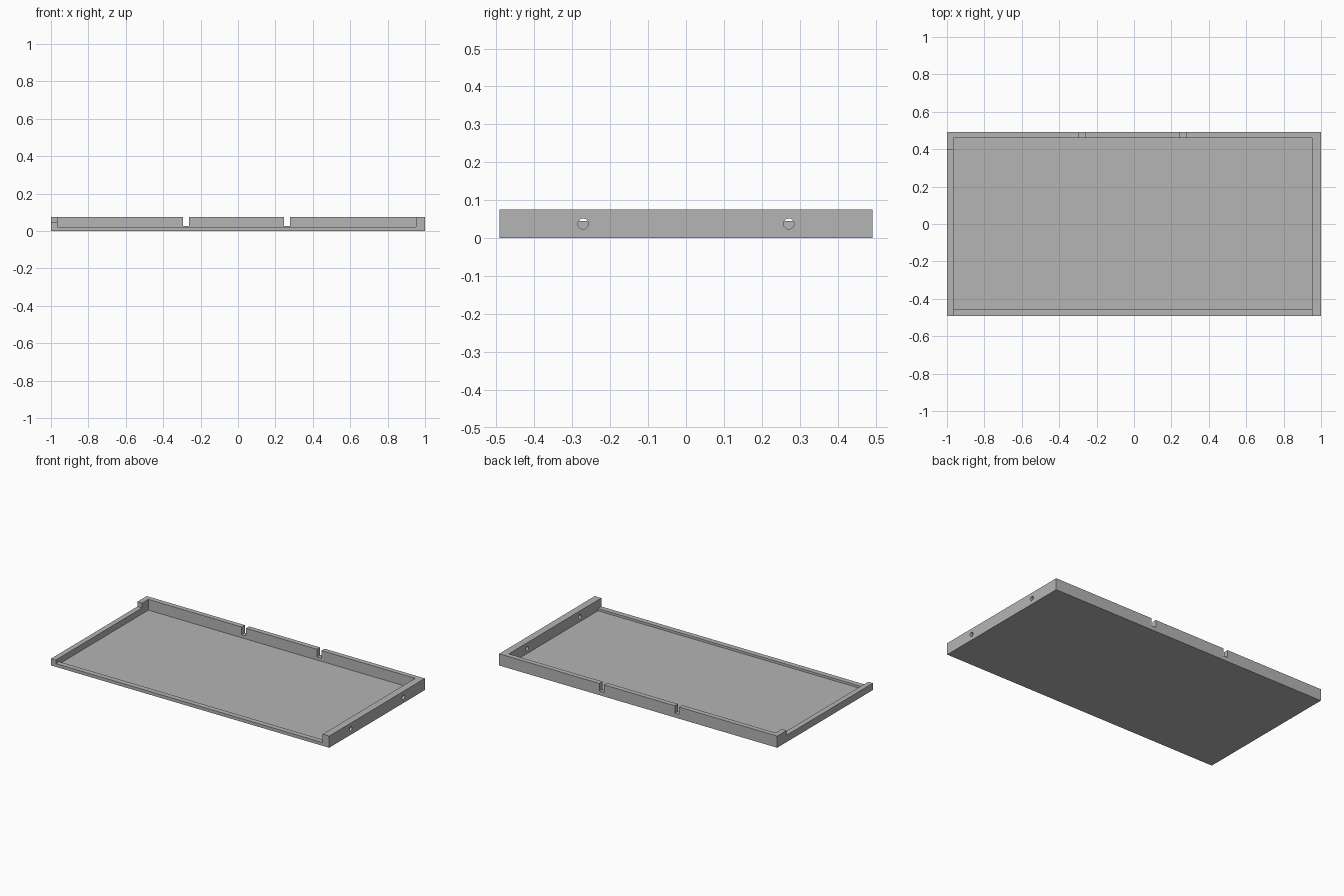
import bpy
import math
from mathutils import Matrix

cube = bpy.data.objects.get("Cube")
if cube:
    bpy.data.objects.remove(cube, do_unlink=True)

import bmesh

# Overall sizes
W, D, H = 1.0, 0.491, 0.076
LEFT_IN, RIGHT_IN = -0.966, 0.953
FRONT_IN, BACK_IN = -0.457, 0.459
FLOOR, LIP, LOW_SIDE = 0.006, 0.021, 0.045
FAR = 0.2

grey = bpy.data.materials.new("plain grey")
grey.use_nodes = True
colour = (0.46, 0.46, 0.46, 1)
grey.diffuse_color = colour
grey.node_tree.nodes["Principled BSDF"].inputs["Base Color"].default_value = colour


def to_object(name, bm):
    mesh = bpy.data.meshes.new(name)
    bm.to_mesh(mesh)
    bm.free()
    mesh.materials.append(grey)
    ob = bpy.data.objects.new(name, mesh)
    bpy.context.collection.objects.link(ob)
    return ob


def box(name, x, y, z):
    bm = bmesh.new()
    spans = (x, y, z)
    centre = Matrix.Translation([(a + b) / 2 for a, b in spans])
    size = Matrix.Diagonal([b - a for a, b in spans] + [1])
    bmesh.ops.create_cube(bm, size=1, matrix=centre @ size)
    return to_object(name, bm)


def side_hole(name, y):
    bm = bmesh.new()
    place = Matrix.Translation((W, y, 0.038)) @ Matrix.Rotation(math.pi / 2, 4, "Y")
    bmesh.ops.create_cone(bm, cap_ends=True, segments=32, radius1=0.014,
                          radius2=0.014, depth=FAR, matrix=place)
    return to_object(name, bm)


# Solid tray blank
tray = box("tray", (-W, W), (-D, D), (0, H))

# Cavity, low front lip and lowered right-hand side
cutters = [
    box("cavity_cutter", (LEFT_IN, RIGHT_IN), (FRONT_IN, BACK_IN), (FLOOR, FAR)),
    box("front_cutter", (LEFT_IN, RIGHT_IN), (-D - FAR, FRONT_IN + 0.05), (LIP, FAR)),
    box("side_cutter", (-W - FAR, LEFT_IN + 0.05), (-D - FAR, 0.395), (LOW_SIDE, FAR)),
]
# Slots in the back wall
for x in (-0.279, 0.263):
    cutters.append(box("slot_cutter", (x - 0.016, x + 0.016),
                       (BACK_IN - 0.05, D + FAR), (0.027, FAR)))
# Round holes through the tall side wall
for y in (-0.271, 0.271):
    cutters.append(side_hole("hole_cutter", y))

for cutter in cutters:
    cutter.hide_render = True
    mod = tray.modifiers.new(cutter.name, "BOOLEAN")
    mod.operation = "DIFFERENCE"
    mod.solver = "EXACT"
    mod.object = cutter

# Bake the cuts and drop the cutters
bpy.context.view_layer.update()
graph = bpy.context.evaluated_depsgraph_get()
result = bpy.data.meshes.new_from_object(tray.evaluated_get(graph))
tray.modifiers.clear()
tray.data = result
for cutter in cutters:
    bpy.data.objects.remove(cutter, do_unlink=True)
